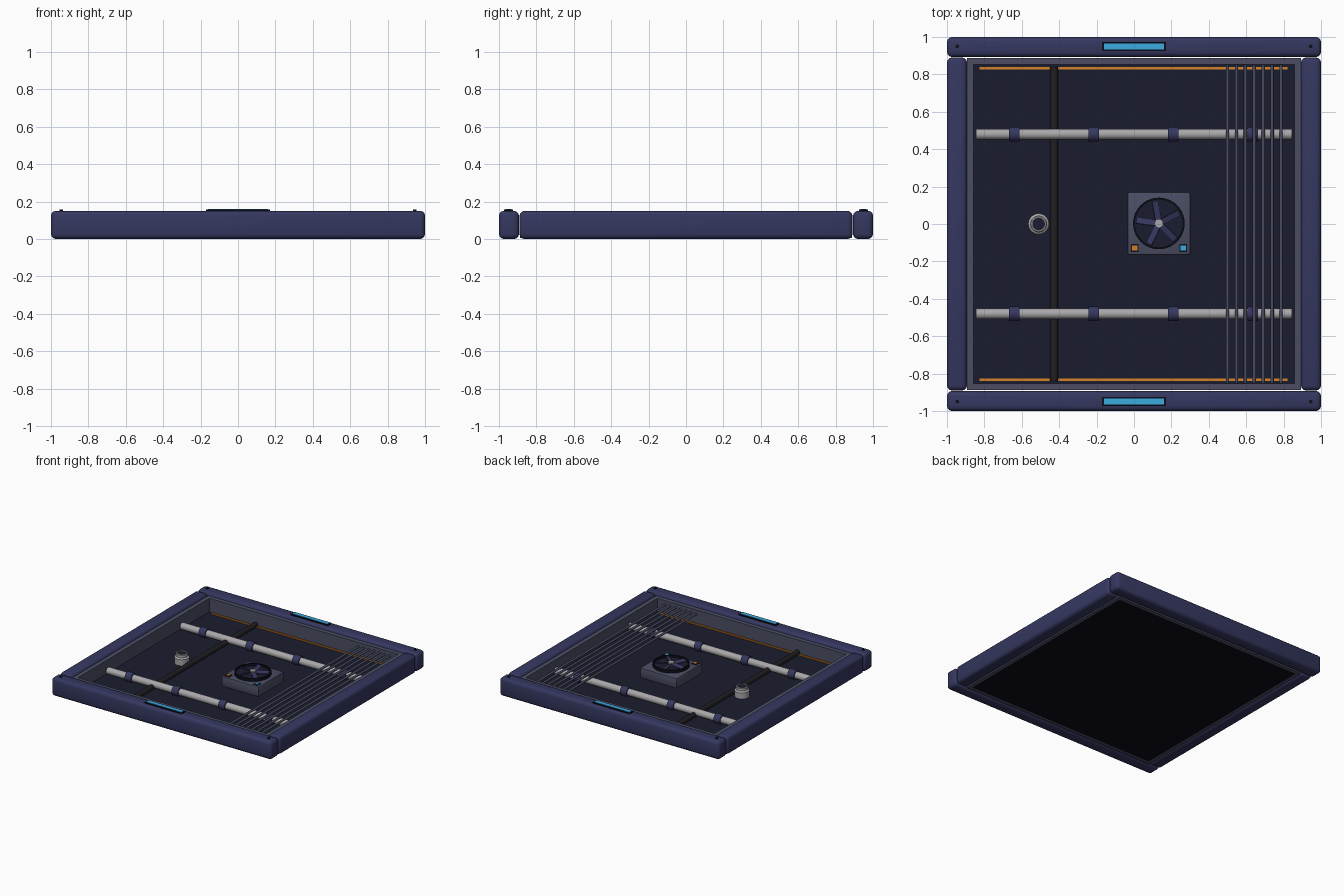
import bpy, bmesh, math
from mathutils import Matrix, Vector

if "Cube" in bpy.data.objects:
    bpy.data.objects.remove(bpy.data.objects["Cube"])


def material(name, hex_code):
    lin = [(int(hex_code[i:i + 2], 16) / 255) ** 2.2 for i in (0, 2, 4)]
    m = bpy.data.materials.new(name)
    m.diffuse_color = (*lin, 1)
    m.use_nodes = True
    m.node_tree.nodes["Principled BSDF"].inputs["Base Color"].default_value = m.diffuse_color
    return m


NAVY = material("navy", "383A60")
SLATE = material("slate", "4C4F64")
FLOOR = material("floor_dark", "202233")
BLACK = material("black", "15161F")
RUBBER = material("rubber", "262428")
STEEL = material("steel", "A8A6A8")
BLUE = material("blue_light", "3FA9E0")
ORANGE = material("orange", "D9822B")


def finish(name, bm, mat):
    me = bpy.data.meshes.new(name)
    bmesh.ops.recalc_face_normals(bm, faces=bm.faces)
    bm.to_mesh(me)
    bm.free()
    ob = bpy.data.objects.new(name, me)
    bpy.context.collection.objects.link(ob)
    me.materials.append(mat)
    bpy.ops.object.select_all(action='DESELECT')
    ob.select_set(True)
    bpy.context.view_layer.objects.active = ob
    bpy.ops.object.shade_smooth_by_angle(angle=math.radians(35))
    return ob


def box(name, x, y, z, mat, bevel=0.0, seg=3):
    """Box from (min, max) ranges, optionally with rounded edges."""
    bm = bmesh.new()
    bmesh.ops.create_cube(bm, size=1)
    for v in bm.verts:
        v.co = Vector([(r[0] + r[1]) / 2 + c * (r[1] - r[0])
                       for r, c in zip((x, y, z), v.co)])
    if bevel:
        bmesh.ops.bevel(bm, geom=bm.edges[:], offset=bevel, segments=seg,
                        profile=0.5, affect='EDGES')
    return finish(name, bm, mat)


def rod(name, a, b, r, mat, sides=24):
    """Cylinder between two points."""
    a, b = Vector(a), Vector(b)
    bm = bmesh.new()
    rot = (b - a).to_track_quat('Z', 'Y').to_matrix().to_4x4()
    bmesh.ops.create_cone(bm, cap_ends=True, segments=sides, radius1=r, radius2=r,
                          depth=(b - a).length,
                          matrix=Matrix.Translation((a + b) / 2) @ rot)
    return finish(name, bm, mat)


def lathe(name, x, y, profile, mat, sides=32, closed=False):
    """Spin (radius, z) points around a vertical axis."""
    bm = bmesh.new()
    vs = [bm.verts.new((r, 0, z)) for r, z in profile]
    pairs = list(zip(vs, vs[1:] + vs[:1])) if closed else list(zip(vs, vs[1:]))
    es = [bm.edges.new(p) for p in pairs]
    bmesh.ops.spin(bm, geom=vs + es, cent=(0, 0, 0), axis=(0, 0, 1),
                   angle=2 * math.pi, steps=sides, use_duplicate=False)
    bmesh.ops.remove_doubles(bm, verts=bm.verts, dist=1e-5)
    bmesh.ops.translate(bm, verts=bm.verts, vec=(x, y, 0))
    return finish(name, bm, mat)


def span(s, a, b):
    return tuple(sorted((s * a, s * b)))


# Floor panel
box("floor_panel", (-0.865, 0.865), (-0.86, 0.86), (0.005, 0.02), FLOOR)
box("underside_panel", (-0.86, 0.86), (-0.855, 0.855), (0.002, 0.006), BLACK)

for s, side in ((-1, "front"), (1, "back")):
    # Outer beams, inner liners and the glowing strips on top
    box(side + "_beam", (-1, 1), span(s, 0.893, 1), (0, 0.15), NAVY, 0.026)
    box(side + "_liner", (-0.892, 0.892), span(s, 0.853, 0.888), (0.005, 0.13), SLATE)
    box(side + "_light_housing", (-0.17, 0.17), span(s, 0.924, 0.972), (0.145, 0.158), BLACK)
    box(side + "_light", (-0.16, 0.16), span(s, 0.932, 0.964), (0.15, 0.161), BLUE)
    for x in (-0.945, 0.945):
        rod(side + "_bolt", (x, s * 0.95, 0.14), (x, s * 0.95, 0.158), 0.01, BLACK, 12)
    # Orange floor strips
    box(side + "_orange_strip", (-0.825, 0.82), span(s, 0.826, 0.84), (0.018, 0.028), ORANGE)
    # Long pipes with collars
    y = s * 0.48
    rod(side + "_pipe", (-0.845, y, 0.05), (0.845, y, 0.05), 0.028, STEEL)
    for i in range(4):
        x = -0.64 + i * 0.425
        rod(side + "_pipe_collar", (x - 0.029, y, 0.05), (x + 0.029, y, 0.05), 0.038, NAVY)

for s, side in ((-1, "left"), (1, "right")):
    box(side + "_beam", span(s, 0.893, 1), (-0.89, 0.89), (0, 0.15), NAVY, 0.026)
    box(side + "_liner", span(s, 0.857, 0.892), (-0.853, 0.853), (0.005, 0.13), SLATE)

# Cross cable under the pipes
rod("cross_cable", (-0.427, -0.84, 0.036), (-0.427, 0.84, 0.036), 0.021, RUBBER, 16)

# Grille of thin bars over the pipes
for i in range(7):
    x = 0.5 + i * 0.0477
    rod("grille_bar", (x, -0.85, 0.1), (x, 0.85, 0.1), 0.009, SLATE, 12)

# Valve post
lathe("valve_body", -0.51, 0, [(0, 0.015), (0.056, 0.015), (0.056, 0.07), (0.05, 0.078),
                               (0.045, 0.08), (0.045, 0.1), (0.04, 0.105), (0.034, 0.105),
                               (0.034, 0.09), (0, 0.09)], STEEL)
rod("valve_core", (-0.51, 0, 0.085), (-0.51, 0, 0.098), 0.0335, FLOOR)

# Fan unit
FX, FY = 0.133, 0.003
box("fan_housing", (FX - 0.168, FX + 0.168), (FY - 0.168, FY + 0.168), (0.015, 0.1),
    SLATE, 0.01, 2)
rod("fan_well", (FX, FY, 0.09), (FX, FY, 0.106), 0.132, FLOOR, 40)
lathe("fan_ring", FX, FY, [(0.128, 0.095), (0.138, 0.095), (0.138, 0.124), (0.128, 0.124)],
      BLACK, 40, True)
rod("fan_hub", (FX, FY, 0.1), (FX, FY, 0.13), 0.023, STEEL)
for i in range(5):
    blade = box("fan_blade", (0.018, 0.122), (-0.017, 0.017), (-0.003, 0.003), NAVY)
    blade.data.transform(Matrix.Translation((FX, FY, 0.117))
                         @ Matrix.Rotation(math.radians(28 + 72 * i), 4, 'Z')
                         @ Matrix.Rotation(math.radians(18), 4, 'X'))

# Indicator lamps on the fan housing
for x, mat, name in ((0.004, ORANGE, "orange"), (0.263, BLUE, "blue")):
    y = -0.128
    box(name + "_lamp_bezel", (x - 0.021, x + 0.021), (y - 0.021, y + 0.021), (0.095, 0.104), BLACK)
    box(name + "_lamp", (x - 0.014, x + 0.014), (y - 0.014, y + 0.014), (0.1, 0.108), mat)
